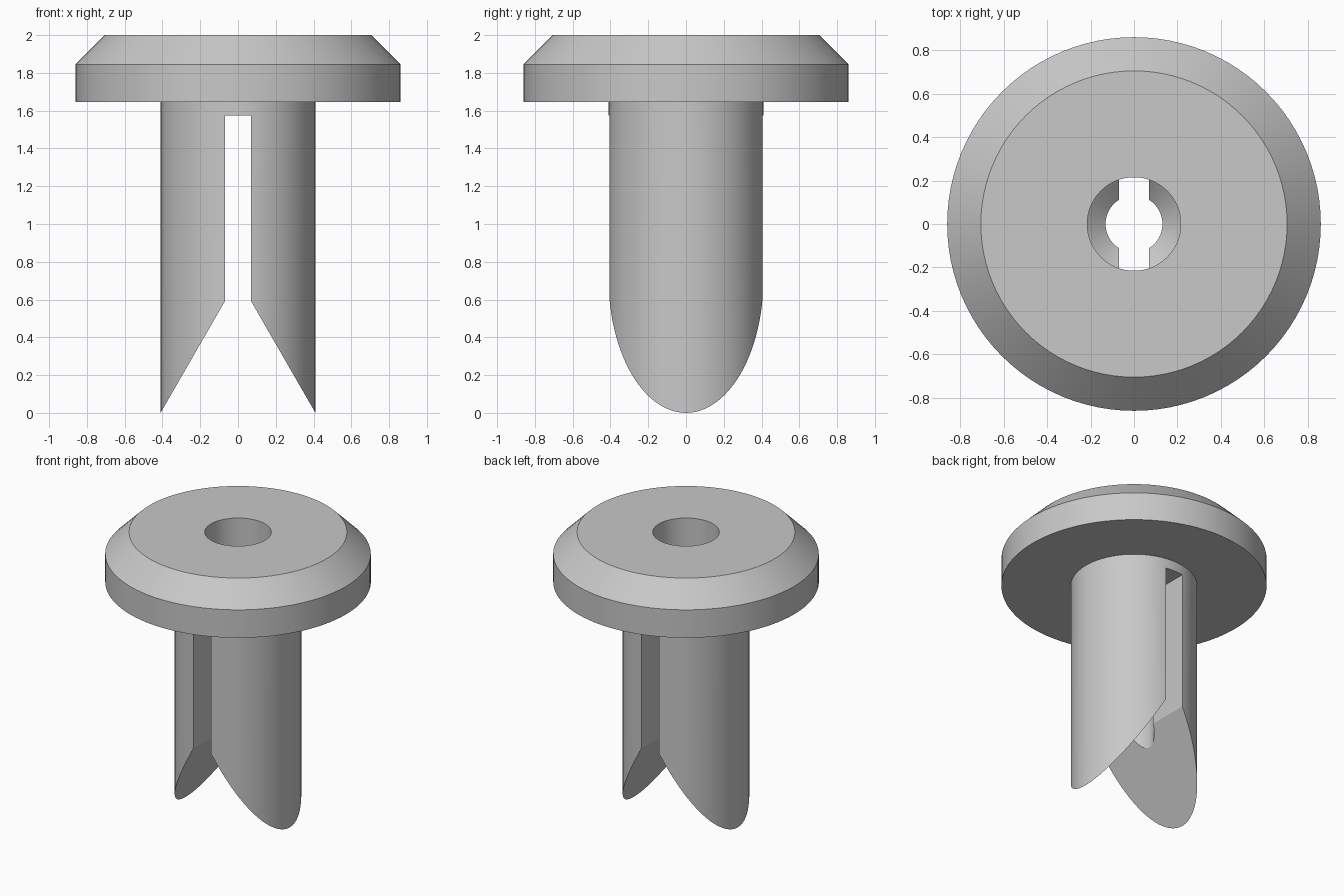
import bpy, bmesh
from math import radians, tau
from mathutils import Vector

if "Cube" in bpy.data.objects:
    bpy.data.objects.remove(bpy.data.objects["Cube"], do_unlink=True)

# Material
grey = bpy.data.materials.new("plain grey")
grey.use_nodes = True
colour = (0.58, 0.58, 0.58, 1)
grey.diffuse_color = colour
grey.node_tree.nodes["Principled BSDF"].inputs["Base Color"].default_value = colour


def make_object(name, bm):
    bmesh.ops.recalc_face_normals(bm, faces=bm.faces)
    mesh = bpy.data.meshes.new(name)
    bm.to_mesh(mesh)
    bm.free()
    mesh.materials.append(grey)
    obj = bpy.data.objects.new(name, mesh)
    bpy.context.collection.objects.link(obj)
    return obj


def lathe(name, profile, steps=96):
    """Turn a closed (radius, height) outline around the z axis."""
    bm = bmesh.new()
    verts = [bm.verts.new((r, 0, z)) for r, z in profile]
    edges = [bm.edges.new((a, b)) for a, b in zip(verts, verts[1:] + verts[:1])]
    bmesh.ops.spin(bm, geom=verts + edges, cent=(0, 0, 0), axis=(0, 0, 1),
                   angle=tau, steps=steps, use_duplicate=False)
    bmesh.ops.remove_doubles(bm, verts=bm.verts, dist=0.0001)
    return make_object(name, bm)


def prism(name, outline, depth):
    """Extrude an (x, z) outline along y, centred."""
    bm = bmesh.new()
    face = bm.faces.new([bm.verts.new((x, -depth / 2, z)) for x, z in outline])
    result = bmesh.ops.extrude_face_region(bm, geom=[face])
    moved = [v for v in result["geom"] if isinstance(v, bmesh.types.BMVert)]
    bmesh.ops.translate(bm, verts=moved, vec=Vector((0, depth, 0)))
    return make_object(name, bm)


# Chamfered head, round shank and stepped bore in one turned outline
shank, bore, pin_hole, step = 0.41, 0.215, 0.131, 1.1
rivet = lathe("split_rivet", [
    (bore, 2.0), (0.705, 2.0), (0.86, 1.845), (0.86, 1.645),
    (shank, 1.645), (shank, 0.0),
    (pin_hole, 0.0), (pin_hole, step - 0.07), (bore, step)])

# Slot that splits the shank into two legs and flares to their pointed tips
slot, flare = 0.07, 0.59
reach = 0.5
low = flare - flare * (reach - slot) / (shank - slot)
half = [(slot, 1.575), (slot, flare), (reach, low)]
cutter = prism("slot_cutter", half + [(-x, z) for x, z in reversed(half)], 2.0)
cutter.hide_render = True

cut = rivet.modifiers.new("slot", "BOOLEAN")
cut.operation = "DIFFERENCE"
cut.solver = "EXACT"
cut.object = cutter

bpy.ops.object.select_all(action="DESELECT")
rivet.select_set(True)
bpy.context.view_layer.objects.active = rivet
bpy.ops.object.modifier_apply(modifier=cut.name)
bpy.data.objects.remove(cutter, do_unlink=True)

# Smooth round walls, crisp edges
bpy.ops.object.shade_smooth_by_angle(angle=radians(25))
